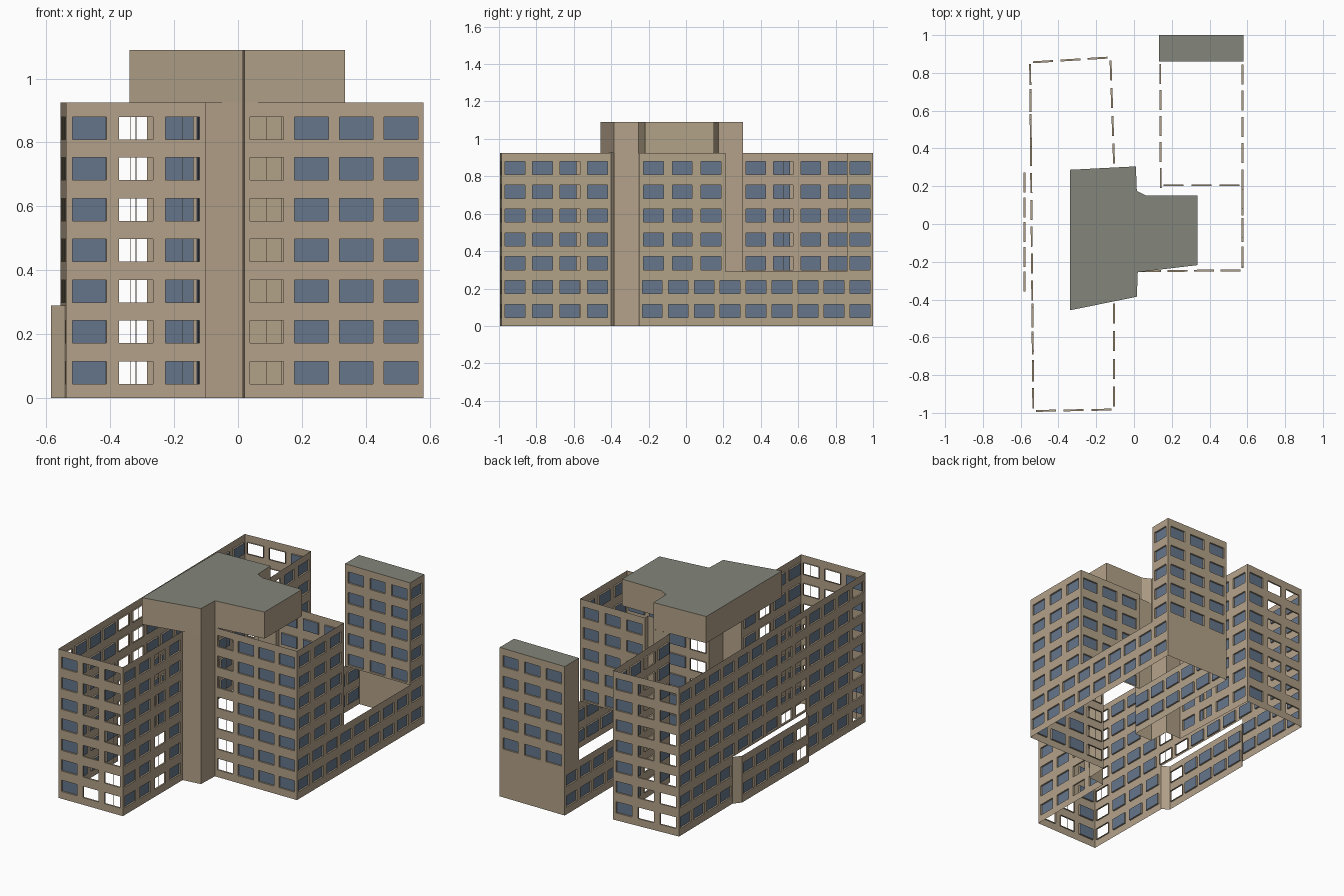
import bpy, bmesh
from mathutils import Vector

if "Cube" in bpy.data.objects:
    bpy.data.objects.remove(bpy.data.objects["Cube"])


def make_material(name, colour):
    m = bpy.data.materials.new(name)
    m.use_nodes = True
    m.diffuse_color = (*colour, 1)
    m.node_tree.nodes["Principled BSDF"].inputs["Base Color"].default_value = (*colour, 1)
    return m


MATERIALS = [make_material("tan_wall", (0.45, 0.36, 0.25)),
             make_material("blue_glass", (0.13, 0.18, 0.26)),
             make_material("grey_roof", (0.23, 0.235, 0.195))]
TAN, GLASS, ROOF = range(3)

TOP, PODIUM, CROWN = 0.925, 0.29, 1.09      # main levels
FLOOR_PITCH, FIRST_SILL = 0.1275, 0.045     # window rows
WIN_W, WIN_H, RECESS = 0.106, 0.07, 0.01


def finish(name, bm):
    bmesh.ops.remove_doubles(bm, verts=bm.verts, dist=0.0002)
    mesh = bpy.data.meshes.new(name)
    bm.to_mesh(mesh)
    bm.free()
    for m in MATERIALS:
        mesh.materials.append(m)
    obj = bpy.data.objects.new(name, mesh)
    bpy.context.collection.objects.link(obj)
    return obj


def wall(name, start, end, z0, z1, columns=0, unglazed=()):
    """Thin wall; outside is to the right of start -> end."""
    bm = bmesh.new()
    a, b = Vector((*start, 0)), Vector((*end, 0))
    length = (b - a).length
    along = (b - a).normalized()
    inward = Vector((-along.y, along.x, 0))

    def quad(corners, mat):
        pts = [a + along * u + inward * d + Vector((0, 0, z)) for u, z, d in corners]
        bm.faces.new([bm.verts.new(p) for p in pts]).material_index = mat

    def upright(u0, u1, v0, v1, mat, d=0.0):
        quad([(u0, v0, d), (u1, v0, d), (u1, v1, d), (u0, v1, d)], mat)

    def window(u0, u1, v0, v1, glazed):
        # reveal around the opening
        ring = [(u0, v0), (u1, v0), (u1, v1), (u0, v1)]
        for p, q in zip(ring, ring[1:] + ring[:1]):
            quad([(*p, 0), (*q, 0), (*q, RECESS), (*p, RECESS)], TAN)
        mid = (u0 + u1) / 2
        if glazed:
            upright(u0, mid, v0, v1, GLASS, RECESS)
            upright(mid, u1, v0, v1, GLASS, RECESS)
        else:
            upright(mid - 0.001, mid + 0.001, v0, v1, TAN, RECESS)

    us, zs = [0], [z0]
    for i in range(columns):
        centre = (i + 0.5) * length / columns
        us += [centre - WIN_W / 2, centre + WIN_W / 2]
    for row in range(7):
        sill = FIRST_SILL + row * FLOOR_PITCH
        if columns and sill > z0 and sill + WIN_H < z1:
            zs += [sill, sill + WIN_H]
    us.append(length)
    zs.append(z1)
    for i in range(len(us) - 1):
        for j in range(len(zs) - 1):
            cell = (us[i], us[i + 1], zs[j], zs[j + 1])
            if i % 2 and j % 2:
                window(*cell, i // 2 not in unglazed)
            else:
                upright(*cell, TAN)
    return finish(name, bm)


def capped_block(name, outline, z0, z1):
    """Plain walls with a grey roof, open underneath."""
    bm = bmesh.new()
    low = [bm.verts.new((x, y, z0)) for x, y in outline]
    high = [bm.verts.new((x, y, z1)) for x, y in outline]
    for i in range(len(outline)):
        k = (i + 1) % len(outline)
        bm.faces.new([low[i], low[k], high[k], high[i]])
    bm.faces.new(high).material_index = ROOF
    return finish(name, bm)


# Key plan corners, counter-clockwise from the front
A, B, C = (-0.538, -0.995), (-0.1, -0.987), (-0.1, -0.4)
D, E, F = (0.015, -0.385), (0.02, -0.255), (0.58, -0.25)
G, H = (0.58, 1.0), (0.133, 1.0)
I, J, K = (0.137, 0.175), (0.015, 0.175), (0.01, 0.305)
L, M, N = (-0.1, 0.3), (-0.12, 0.887), (-0.555, 0.86)
EAST_STEP, WEST_STEP = (0.58, 0.21), (0.136, 0.21)

# Long wing
wall("long_wing_front", A, B, 0, TOP, 3, {1, 2})
wall("long_wing_inner_front", B, C, 0, TOP, 4, {2})
wall("long_wing_inner_back", L, M, 0, TOP, 4, {1})
wall("long_wing_back", M, N, 0, TOP, 3, {1, 2})
wall("long_wing_outer_upper", N, A, PODIUM, TOP, 13, {7, 8, 12})

# Ground storeys of the outer side, with a shallow bay
P, Q, R, S = (-0.55, 0.33), (-0.585, 0.285), (-0.585, -0.37), (-0.543, -0.4)
wall("outer_lower_back", N, P, 0, PODIUM, 4)
wall("bay_back_cheek", P, Q, 0, PODIUM)
wall("bay_face", Q, R, 0, PODIUM, 5, {4})
wall("bay_front_cheek", R, S, 0, PODIUM)
wall("outer_lower_front", S, A, 0, PODIUM, 4, {3})

# Stair core
wall("stair_front", C, D, 0, TOP)
wall("stair_side", D, E, 0, TOP)
wall("stair_back_inner", I, J, 0, TOP)
wall("stair_back_side", J, K, 0, TOP)
wall("stair_back", K, L, 0, TOP)

# Short wing
wall("short_wing_front", E, F, 0, TOP, 4, {0})
wall("short_wing_side_upper", F, EAST_STEP, PODIUM, TOP, 3)
wall("short_wing_back_upper", EAST_STEP, WEST_STEP, PODIUM, TOP, 3)
wall("short_wing_return", WEST_STEP, I, PODIUM, TOP)

# Low link to the rear tower
wall("link_side_outer", F, G, 0, PODIUM, 9)
wall("link_back", G, H, 0, PODIUM)
wall("link_side_inner", H, I, 0, PODIUM, 6)

# Rear tower standing over the end of the link
T, U = (0.133, 0.86), (0.58, 0.86)
wall("rear_tower_front", T, U, PODIUM, TOP, 3)
wall("rear_tower_side_outer", U, G, PODIUM, TOP, 1)
wall("rear_tower_back", G, H, PODIUM, TOP, 3)
wall("rear_tower_side_inner", H, T, PODIUM, TOP)
capped_block("rear_tower_roof", [T, U, G, H], TOP - 0.001, TOP)

# Rooftop storey
capped_block("penthouse",
             [(-0.34, -0.457), D, E, (0.335, -0.218), (0.335, 0.15),
              (0.065, 0.15), J, K, (-0.34, 0.287)], TOP, CROWN)
